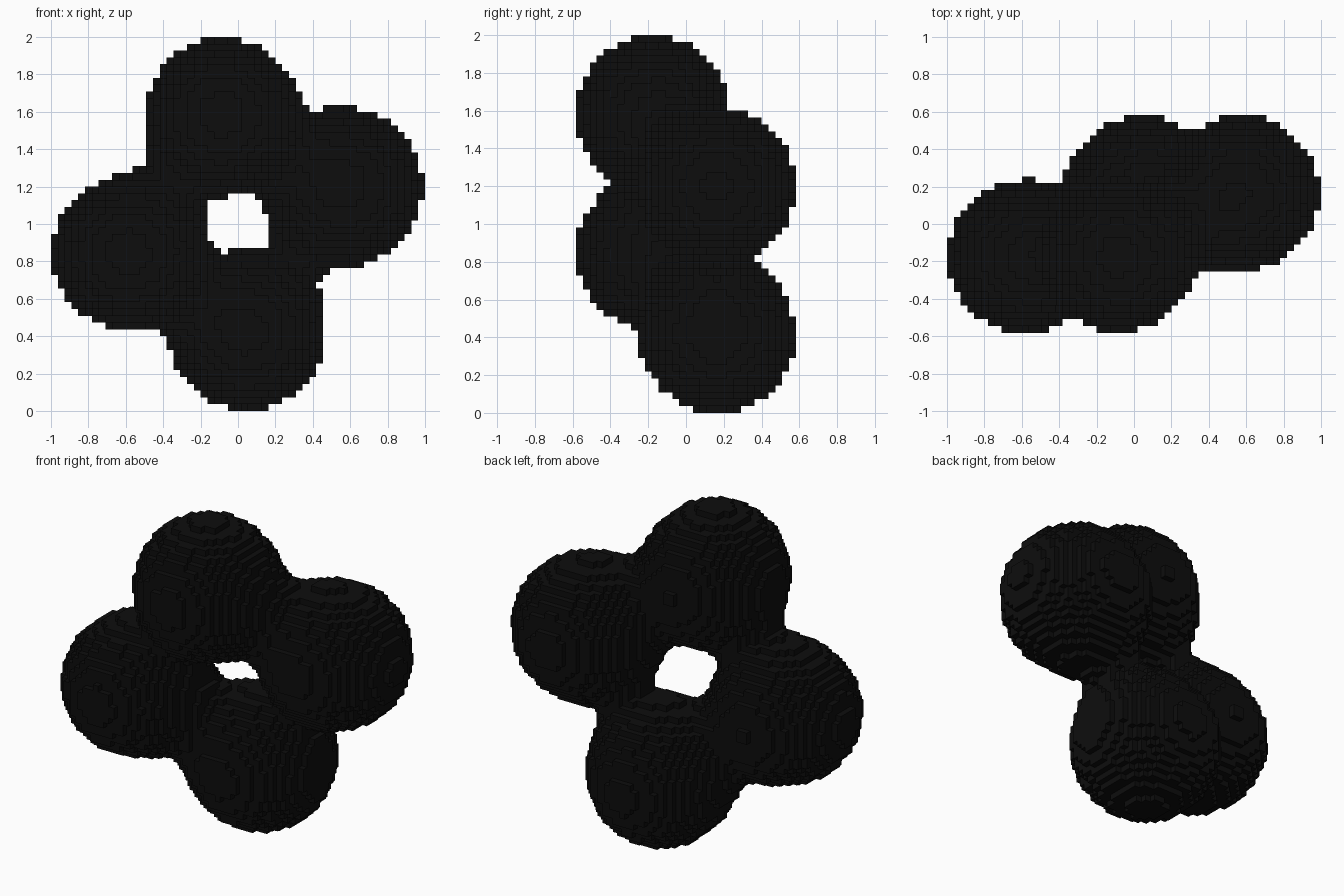
import bpy, bmesh, math
from itertools import product

if "Cube" in bpy.data.objects:
    bpy.data.objects.remove(bpy.data.objects["Cube"])

# four lobes in a twisted ring: x, y, z, radius
LOBES = [(-0.085, -0.175, 1.59, 0.405), (0.575, 0.165, 1.2, 0.415),
         (0.05, 0.165, 0.415, 0.412), (-0.59, -0.175, 0.845, 0.405)]
PITCH = 2 / 55
SIZE = (55, 32, 55)
ORIGIN = (-1.0, -16 * PITCH, 0.0)
BLEND = 0.12


def inside(i, j, k):
    """True when the cell centre lies in the smooth union of the lobes."""
    p = [o + (n + 0.5) * PITCH for o, n in zip(ORIGIN, (i, j, k))]
    return sum(math.exp((r - math.dist(p, (x, y, z))) / BLEND)
               for x, y, z, r in LOBES) > 1


cells = {c for c in product(*map(range, SIZE)) if inside(*c)}

# skin every exposed cell side with a quad
bm = bmesh.new()
verts = {}


def corner(c):
    if c not in verts:
        verts[c] = bm.verts.new([o + n * PITCH for o, n in zip(ORIGIN, c)])
    return verts[c]


for cell in cells:
    for axis, side in product(range(3), (0, 1)):
        near = list(cell)
        near[axis] += 1 if side else -1
        if tuple(near) in cells:
            continue
        u, v = (axis + 1) % 3, (axis + 2) % 3
        loop = []
        for a, b in ((0, 0), (1, 0), (1, 1), (0, 1)):
            c = list(cell)
            c[axis] += side
            c[u] += a
            c[v] += b
            loop.append(corner(tuple(c)))
        bm.faces.new(loop if side else loop[::-1])

mesh = bpy.data.meshes.new("stepped_ring")
bm.to_mesh(mesh)
bm.free()
ring = bpy.data.objects.new("stepped_ring", mesh)
bpy.context.collection.objects.link(ring)

# black finish
black = bpy.data.materials.new("black")
black.diffuse_color = (0.004, 0.004, 0.004, 1)
black.use_nodes = True
black.node_tree.nodes["Principled BSDF"].inputs["Base Color"].default_value = black.diffuse_color
mesh.materials.append(black)
